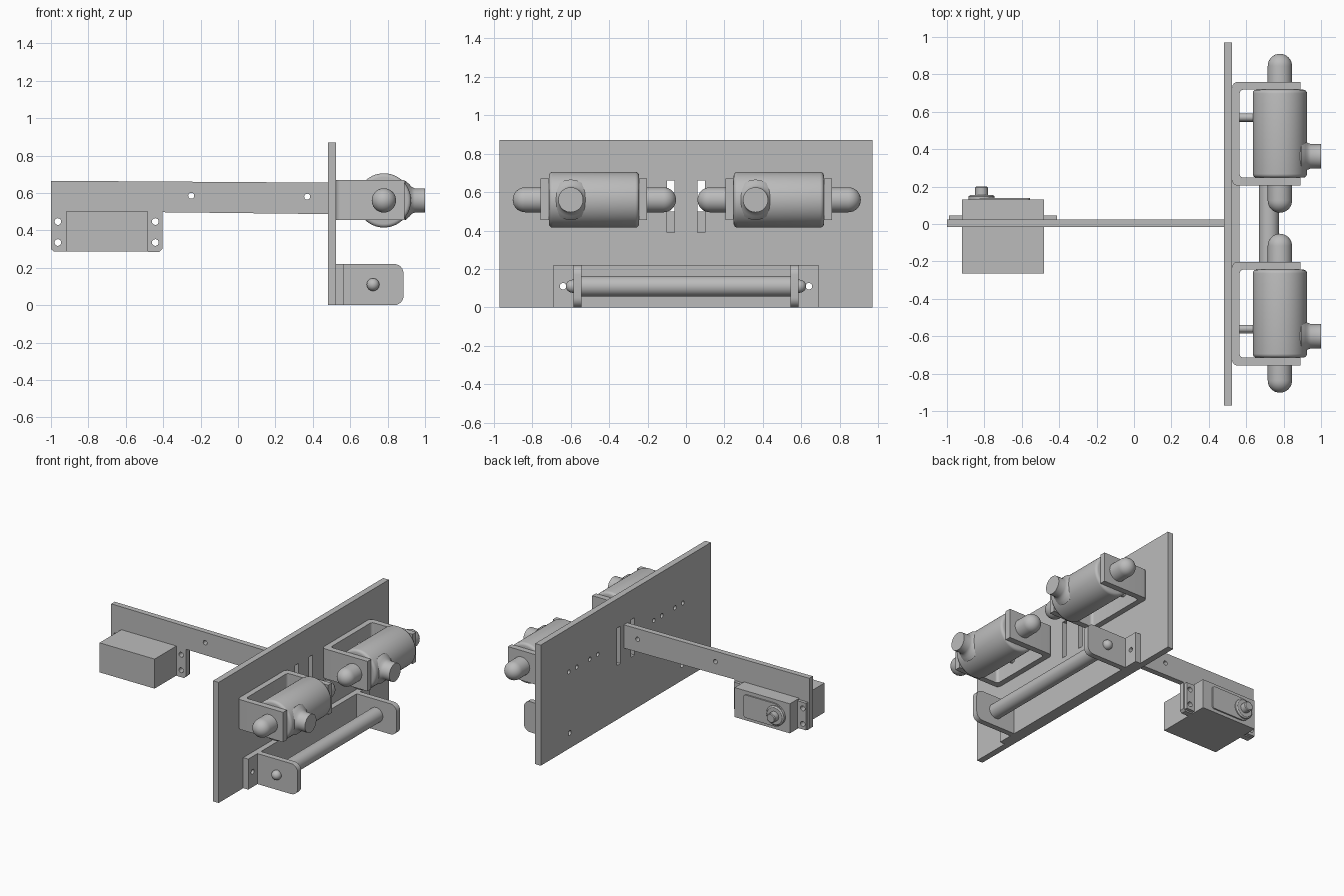
import bpy, bmesh, math
from mathutils import Vector

cube = bpy.data.objects.get("Cube")
if cube:
    bpy.data.objects.remove(cube, do_unlink=True)

grey = bpy.data.materials.new("metal grey")
grey.use_nodes = True
grey.diffuse_color = (0.5, 0.5, 0.5, 1)
grey.node_tree.nodes["Principled BSDF"].inputs["Base Color"].default_value = grey.diffuse_color

# Each axis maps local (u, v, depth) to world coordinates
TO_WORLD = {
    "x": lambda u, v, w: Vector((w, u, v)),
    "y": lambda u, v, w: Vector((u, w, v)),
    "z": lambda u, v, w: Vector((u, v, w)),
}


def finish(name, bm):
    bmesh.ops.remove_doubles(bm, verts=bm.verts, dist=0.0001)
    bmesh.ops.recalc_face_normals(bm, faces=bm.faces)
    mesh = bpy.data.meshes.new(name)
    bm.to_mesh(mesh)
    bm.free()
    mesh.materials.clear()
    mesh.materials.append(grey)
    obj = bpy.data.objects.new(name, mesh)
    bpy.context.scene.collection.objects.link(obj)
    bpy.ops.object.select_all(action="DESELECT")
    obj.select_set(True)
    bpy.context.view_layer.objects.active = obj
    bpy.ops.object.shade_smooth_by_angle(angle=math.radians(35))
    return obj


def rect(u0, u1, v0, v1):
    return [(u0, v0), (u1, v0), (u1, v1), (u0, v1)]


def circle(u, v, r, n=16):
    return [(u + r * math.cos(k * math.tau / n), v + r * math.sin(k * math.tau / n))
            for k in range(n)]


def rounded(points, radii, steps=6):
    """Round the corners of a right-angled outline."""
    out = []
    for i, (p, r) in enumerate(zip(points, radii)):
        p = Vector(p)
        a = (Vector(points[i - 1]) - p).normalized() * r
        b = (Vector(points[(i + 1) % len(points)]) - p).normalized() * r
        if r == 0:
            out.append(tuple(p))
            continue
        for k in range(steps + 1):
            t = k / steps * math.pi / 2
            out.append(tuple(p + a * (1 - math.sin(t)) + b * (1 - math.cos(t))))
    return out


def sheet(name, axis, lo, hi, *loops):
    """Extrude an outline; the loops after the first are holes."""
    curve = bpy.data.curves.new(name, "CURVE")
    curve.dimensions = "2D"
    curve.fill_mode = "BOTH"
    curve.extrude = (hi - lo) / 2
    for loop in loops:
        spline = curve.splines.new("POLY")
        spline.points.add(len(loop) - 1)
        for point, (u, v) in zip(spline.points, loop):
            point.co = (u, v, 0, 1)
        spline.use_cyclic_u = True
    temp = bpy.data.objects.new(name + "_outline", curve)
    bpy.context.scene.collection.objects.link(temp)
    bpy.context.view_layer.update()
    mesh = bpy.data.meshes.new_from_object(temp.evaluated_get(bpy.context.evaluated_depsgraph_get()))
    bm = bmesh.new()
    bm.from_mesh(mesh)
    bpy.data.objects.remove(temp, do_unlink=True)
    bpy.data.curves.remove(curve)
    bpy.data.meshes.remove(mesh)
    for vert in bm.verts:
        u, v, w = vert.co
        vert.co = TO_WORLD[axis](u, v, w + (lo + hi) / 2)
    return finish(name, bm)


def lathe(name, axis, u, v, profile, steps=40):
    """Turn (radius, depth) points around an axis through u, v."""
    bm = bmesh.new()
    place = TO_WORLD[axis]
    verts = [bm.verts.new(place(u + r, v, w)) for r, w in profile]
    edges = [bm.edges.new(pair) for pair in zip(verts, verts[1:])]
    bmesh.ops.spin(bm, geom=verts + edges, cent=place(u, v, 0), axis=place(0, 0, 1),
                   angle=math.tau, steps=steps)
    return finish(name, bm)


def dome(r, base, height, n=8):
    """Quarter arc from the rim at base to the tip."""
    return [(r * math.cos(k / n * math.pi / 2), base + height * math.sin(k / n * math.pi / 2))
            for k in range(n + 1)]


def domed_rod(r, lo, hi, height):
    low = [(a, b) for a, b in reversed(dome(r, lo + height, -height))]
    return low + dome(r, hi - height, height)


# Upright plate with slots and screw holes
holes = [circle(s * y, 0.555, 0.015) for s in (-1, 1) for y in (0.32, 0.41, 0.56, 0.65)]
holes += [circle(s * 0.64, 0.11, 0.017) for s in (-1, 1)]
holes += [rect(s * 0.08 - 0.02, s * 0.08 + 0.02, 0.39, 0.66) for s in (-1, 1)]
sheet("upright_plate", "x", 0.48, 0.525, rect(-0.97, 0.97, 0, 0.87), *holes)

# Arm with two legs that hold the motor
ear_holes = [circle(x, z, 0.018) for x in (-0.963, -0.442) for z in (0.335, 0.447)]
arm_outline = [(-1, 0.665), (-1, 0.3), (-0.985, 0.287), (-0.92, 0.287), (-0.92, 0.497),
               (-0.48, 0.497), (-0.48, 0.285), (-0.42, 0.285), (-0.405, 0.3),
               (-0.405, 0.497), (0.48, 0.487), (0.48, 0.655)]
sheet("arm", "y", -0.017, 0.023, arm_outline,
      circle(-0.25, 0.585, 0.016), circle(0.37, 0.58, 0.016), *ear_holes)

# Motor case, ears and stepped output shaft
sheet("motor_case", "y", -0.265, 0.13, rect(-0.92, -0.48, 0.287, 0.5))
sheet("motor_ears", "y", 0.023, 0.045, rect(-0.99, -0.413, 0.295, 0.49), *ear_holes)
sheet("motor_cap", "y", 0.13, 0.14,
      rounded(rect(-0.88, -0.555, 0.31, 0.475), [0.08, 0.02, 0.02, 0.08]))
lathe("motor_shaft", "y", -0.815, 0.393,
      [(0, 0.12), (0.07, 0.12), (0.07, 0.148), (0.06, 0.155), (0.034, 0.155),
       (0.034, 0.195), (0.028, 0.2), (0, 0.2)])

# Two solenoids in U-shaped brackets
bracket = [(0.525, 0.205), (0.89, 0.205), (0.89, 0.248), (0.565, 0.248),
           (0.565, 0.718), (0.89, 0.718), (0.89, 0.76), (0.525, 0.76)]
corner_radii = [0.03, 0, 0, 0.02, 0.02, 0, 0, 0.03]
for name, shift in (("left", 0), ("right", -0.962)):
    outline = [(x, y + shift) for x, y in bracket]
    sheet(name + "_bracket", "z", 0.455, 0.67, rounded(outline, corner_radii))
    lo, hi, r, f = 0.248 + shift, 0.718 + shift, 0.145, 0.02
    body = [(0, lo)] + [(r - f + a, b) for a, b in reversed(dome(f, lo + f, -f, 4))]
    body += [(r - f + a, b) for a, b in dome(f, hi - f, f, 4)] + [(0, hi)]
    lathe(name + "_solenoid_body", "y", 0.78, 0.56, body, 56)
    lathe(name + "_plunger", "y", 0.78, 0.56,
          domed_rod(0.065, 0.06 + shift, 0.91 + shift, 0.065))
    lathe(name + "_cable_boss", "x", 0.362 + shift, 0.56,
          [(0, 0.8), (0.105, 0.895), (0.085, 0.918), (0.072, 0.928), (0.065, 0.945),
           (0.065, 1), (0, 1)])
    pin_y = 0.57 if shift == 0 else -0.56
    lathe(name + "_mounting_pin", "x", pin_y, 0.56,
          [(0, 0.55), (0.021, 0.55), (0.021, 0.66), (0, 0.66)], 20)

# Lower holder: back strip, two side lugs and the crossbar
sheet("holder_strip", "x", 0.525, 0.565, rect(-0.69, 0.69, 0, 0.22),
      *[circle(s * 0.64, 0.11, 0.017) for s in (-1, 1)])
lug = rounded(rect(0.53, 0.885, 0, 0.22), [0, 0.05, 0.05, 0])
for name, y in (("left", 0.565), ("right", -0.565)):
    sheet(name + "_lug", "y", y - 0.02, y + 0.02, lug)
lathe("crossbar", "y", 0.722, 0.11, [(0, -0.55), (0.053, -0.55), (0.053, 0.55), (0, 0.55)])
lathe("crossbar_pin", "y", 0.722, 0.11, domed_rod(0.034, -0.625, 0.625, 0.034), 24)
